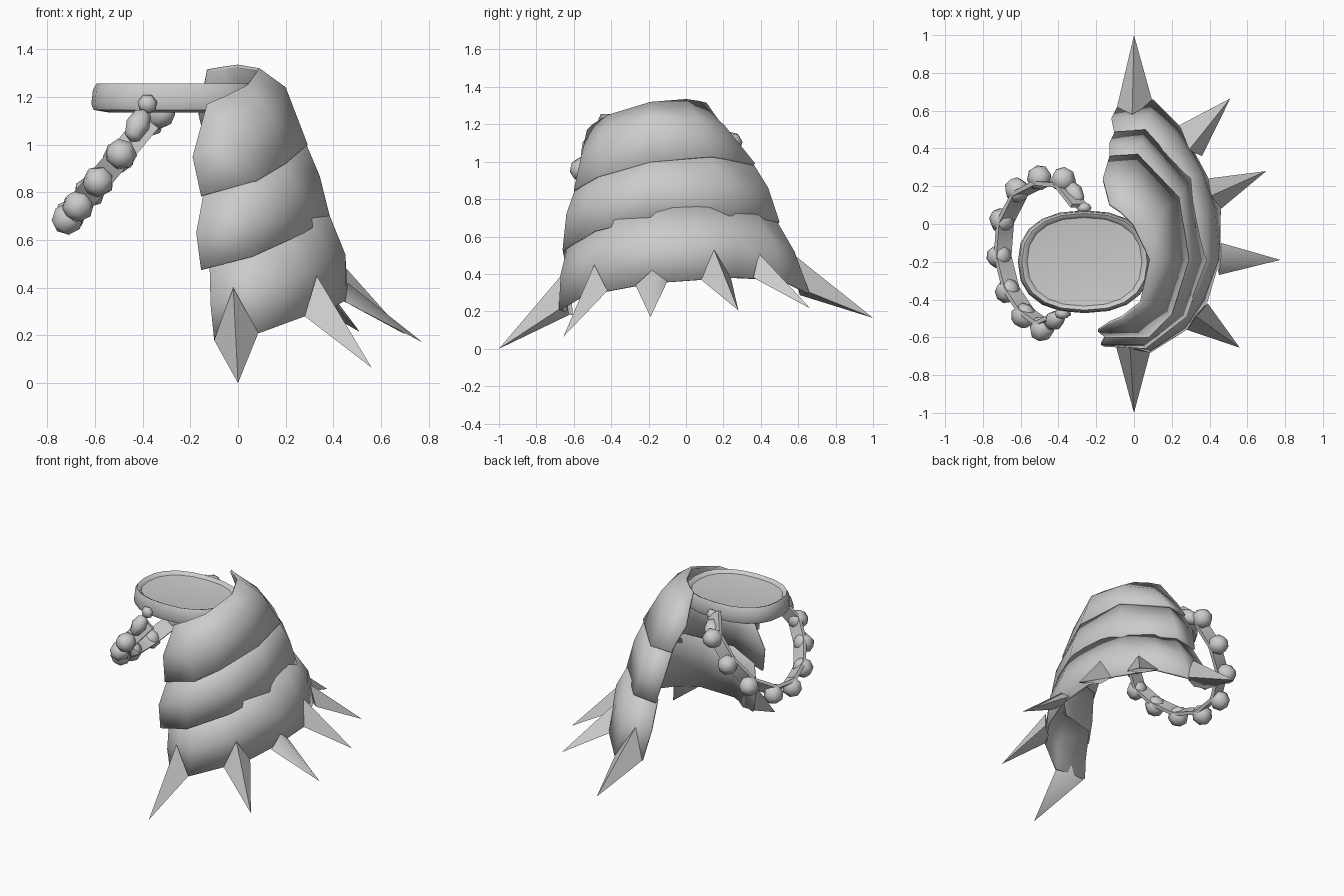
import bpy, bmesh, math
from mathutils import Vector
from mathutils.bvhtree import BVHTree

if "Cube" in bpy.data.objects:
    bpy.data.objects.remove(bpy.data.objects["Cube"])

grey = bpy.data.materials.new("plain_grey")
grey.diffuse_color = (0.6, 0.6, 0.6, 1)
grey.use_nodes = True
grey.node_tree.nodes["Principled BSDF"].inputs["Base Color"].default_value = grey.diffuse_color


def finish(name, bm, angle=40, recalc=True):
    if recalc:
        bmesh.ops.recalc_face_normals(bm, faces=bm.faces[:])
    me = bpy.data.meshes.new(name)
    bm.to_mesh(me)
    bm.free()
    me.materials.append(grey)
    ob = bpy.data.objects.new(name, me)
    bpy.context.collection.objects.link(ob)
    bpy.ops.object.select_all(action='DESELECT')
    ob.select_set(True)
    bpy.context.view_layer.objects.active = ob
    bpy.ops.object.shade_smooth_by_angle(angle=math.radians(angle))
    return ob


def loft(bm, rows, closed=False):
    """Join neighbouring rows of points with quads."""
    vs = [[bm.verts.new(p) for p in r] for r in rows]
    n = len(vs[0])
    for a, b in zip(vs, vs[1:]):
        for i in range(n if closed else n - 1):
            j = (i + 1) % n
            bm.faces.new((a[i], a[j], b[j], b[i]))
    return vs


surfaces = []


def plate(name, stations):
    """Curved armour band; each station is top, middle, bottom."""
    bm = bmesh.new()
    loft(bm, stations)
    surfaces.append(BVHTree.FromBMesh(bm))
    ob = finish(name, bm, 45, recalc=False)
    m = ob.modifiers.new("thickness", 'SOLIDIFY')
    m.thickness, m.offset = 0.015, -1


# Overlapping armour bands, front end to back end
plate("upper_plate", [
    [(-.13, -.53, 1.17), (-.19, -.57, .95), (-.155, -.60, .785)],
    [(-.06, -.50, 1.20), (-.02, -.56, 1.03), (.08, -.60, .85)],
    [(.04, -.42, 1.25), (.14, -.44, 1.13), (.20, -.48, .92)],
    [(.09, -.19, 1.32), (.20, -.19, 1.24), (.292, -.19, 1.0)],
    [(0, 0, 1.335), (.15, .06, 1.23), (.24, .14, 1.03)],
    [(-.07, .07, 1.325), (0, .21, 1.19), (.02, .37, .99)],
    [(-.13, .11, 1.315), (-.165, .24, 1.13), (-.13, .36, .98)]])
plate("middle_plate", [
    [(-.14, -.58, .82), (-.175, -.64, .63), (-.155, -.65, .475)],
    [(.07, -.58, .89), (.05, -.64, .72), (.06, -.66, .53)],
    [(.18, -.46, .96), (.25, -.48, .80), (.28, -.49, .63)],
    [(.27, -.19, 1.04), (.342, -.19, .87), (.385, -.19, .70)],
    [(.22, .12, 1.06), (.275, .19, .89), (.30, .24, .71)],
    [(0, .34, 1.02), (.04, .44, .86), (.06, .50, .68)],
    [(-.13, .33, 1.0), (-.13, .43, .84), (-.10, .49, .66)]])
plate("lower_plate", [
    [(-.12, -.60, .53), (-.115, -.63, .33), (-.10, -.62, .18)],
    [(.06, -.62, .60), (.09, -.67, .40), (.09, -.68, .21)],
    [(.20, -.50, .66), (.27, -.55, .47), (.28, -.56, .28)],
    [(.30, -.38, .72), (.37, -.40, .52), (.39, -.41, .31)],
    [(.365, -.19, .75), (.45, -.19, .54), (.455, -.19, .35)],
    [(.33, .06, .76), (.43, .08, .56), (.46, .09, .37)],
    [(.28, .23, .75), (.36, .27, .58), (.385, .26, .38)],
    [(.15, .38, .73), (.22, .47, .56), (.25, .51, .37)],
    [(.05, .47, .71), (.08, .58, .52), (.10, .66, .30)],
    [(-.10, .46, .68), (-.12, .56, .50), (-.09, .62, .30)]])

# Spikes on the lower rim: tip, left, crest, right
spikes = [
    [(0, -1, 0), (-.10, -.63, .18), (-.02, -.66, .40), (.085, -.68, .21)],
    [(.56, -.655, .065), (.28, -.56, .28), (.33, -.49, .45), (.39, -.42, .31)],
    [(.775, -.19, .17), (.45, -.27, .34), (.46, -.18, .42), (.46, -.10, .36)],
    [(.70, .28, .205), (.46, .08, .37), (.41, .15, .53), (.385, .24, .38)],
    [(.51, .665, .215), (.36, .36, .38), (.29, .39, .51), (.235, .52, .37)],
    [(0, 1, .165), (.10, .64, .31), (-.01, .58, .50), (-.09, .62, .30)]]
for i, pts in enumerate(spikes):
    tip, left, crest, right = map(Vector, pts)
    mid = (left + right) / 2
    under = mid + (mid - crest) * 0.15 - (tip - mid) * 0.08
    bm = bmesh.new()
    ring = [bm.verts.new(p) for p in (left, crest, right, under)]
    t = bm.verts.new(tip)
    for k in range(4):
        bm.faces.new((ring[k], ring[(k + 1) % 4], t))
    bm.faces.new(ring[::-1])
    finish("spike_%d" % (i + 1), bm, 75)

# Oval shoulder dish with a raised rim
bm = bmesh.new()
rows = []
for r, z in ((.80, 1.135), (.97, 1.145), (1, 1.17), (.98, 1.23), (.94, 1.255),
             (.90, 1.25), (.86, 1.235), (.5, 1.225)):
    rows.append([])
    for k in range(20):
        a = math.tau * k / 20
        c, s = math.cos(a), math.sin(a)
        rows[-1].append((-.262 + .353 * r * math.copysign(abs(c) ** .85, c),
                         -.20 + .272 * r * math.copysign(abs(s) ** .85, s), z))
vs = loft(bm, rows, closed=True)
bm.faces.new(vs[0][::-1])
bm.faces.new(vs[-1])
finish("shoulder_dish", bm)

# Hanging strap that follows the tilted bead loop
beads = [(-.375, .235), (-.50, .245), (-.62, .18), (-.70, .02), (-.715, -.17),
         (-.67, -.355), (-.585, -.485), (-.49, -.555)]


def on_loop(x, y):
    return Vector((x, y, .965 + (x + .485) * 1.2))


path = [on_loop(-.28, .12)] + [on_loop(*b) for b in beads] + [on_loop(-.37, -.50)]
centre = on_loop(-.42, -.16)
across = Vector((.79, 0, -.61))
rows = []
for p in path:
    out = (p - centre).normalized()
    base = p - out * .03
    rows.append([base + out * u + across * v for u, v in
                 ((.012, -.05), (.012, .05), (-.012, .05), (-.012, -.05))])
bm = bmesh.new()
vs = loft(bm, rows, closed=True)
bm.faces.new(vs[0][::-1])
bm.faces.new(vs[-1])
finish("strap", bm)


def bead(name, pos, radius, axis, stretch=1.0):
    bm = bmesh.new()
    bmesh.ops.create_uvsphere(bm, u_segments=7, v_segments=4, radius=radius)
    rot = Vector((0, 0, 1)).rotation_difference(axis)
    for v in bm.verts:
        v.co = rot @ Vector((v.co.x, v.co.y, v.co.z * stretch)) + Vector(pos)
    finish(name, bm, 60)


for i, b in enumerate(beads):
    p = on_loop(*b)
    bead("bead_%d" % (i + 1), p, .068, (p - centre).normalized())

# Small knobs and links joining the strap to the dish
for side, knob, link in (("back", (-.265, .085, 1.175), (-.32, .165, 1.12)),
                         ("front", (-.38, -.475, 1.17), (-.42, -.51, 1.08))):
    k, l = Vector(knob), Vector(link)
    bead(side + "_knob", k, .042, Vector((0, 1, 0)), .7)
    bead(side + "_link", l, .052, (k - l).normalized(), 1.5)


# Thin inlays laid on the plates
def inlay(name, layer, at, outline):
    pos, nor, _, _ = surfaces[layer].find_nearest(Vector(at))
    side = Vector((0, 0, 1)).cross(nor).normalized()
    up = nor.cross(side)
    bm = bmesh.new()
    loops = [[pos + side * u + up * v + nor * h for u, v in outline] for h in (-.002, .006)]
    vs = loft(bm, loops, closed=True)
    bm.faces.new(vs[0][::-1])
    bm.faces.new(vs[1])
    finish(name, bm, 20)


slot = [(-.028, -.022), (.024, -.012), (.028, .022), (-.024, .012)]
for i, (layer, at) in enumerate([(1, (.045, -.66, .785)), (2, (.12, -.68, .495)),
                                 (2, (.38, -.25, .65)), (0, (.30, -.08, .955)),
                                 (0, (.24, -.38, .96))]):
    inlay("slot_%d" % (i + 1), layer, at, slot)
inlay("shield_inlay", 2, (.15, -.66, .385),
      [(-.06, .045), (-.05, -.025), (.03, -.075), (.06, -.045), (.05, .02), (.03, .075)])
